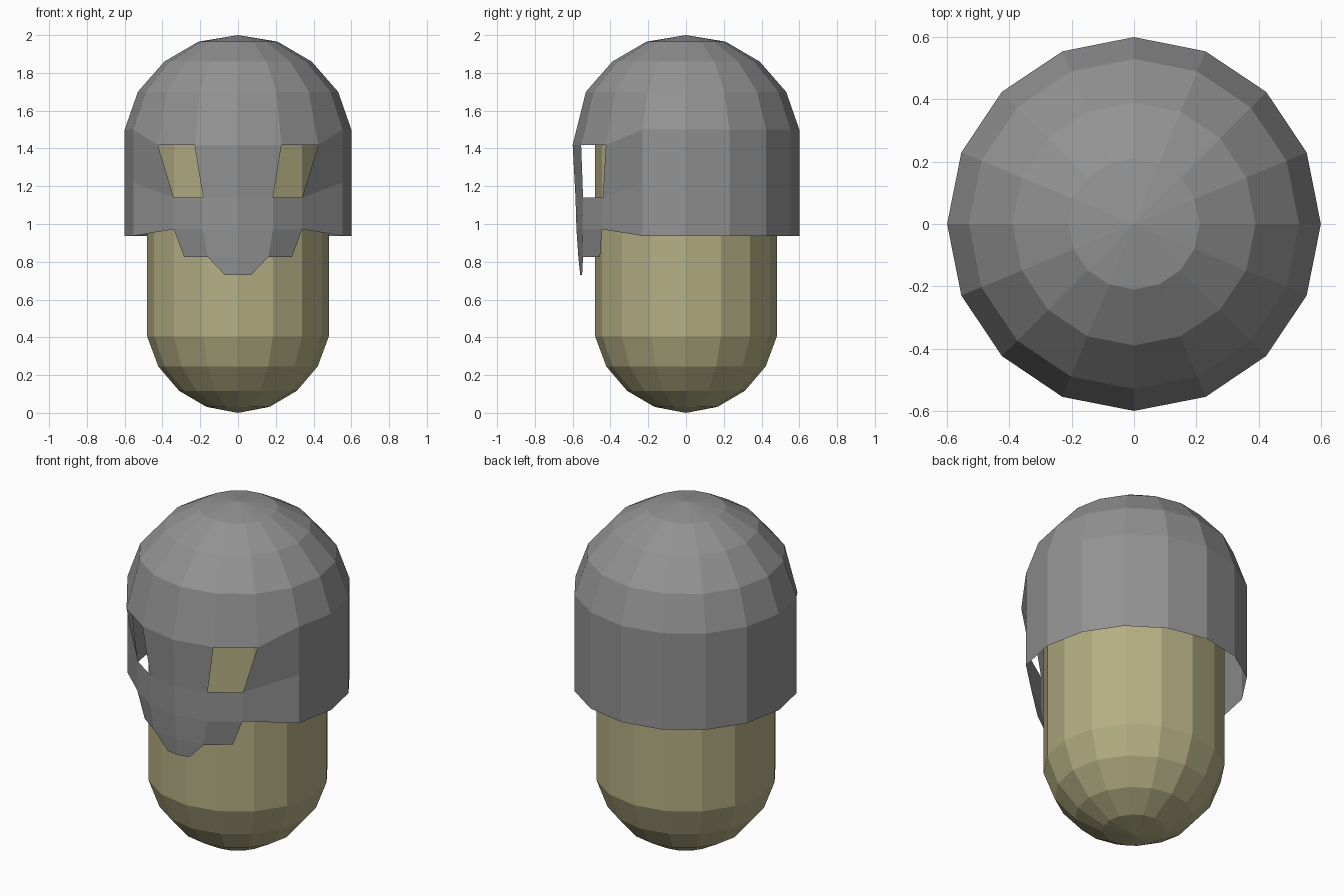
import bpy, bmesh
from math import sin, cos, pi

if "Cube" in bpy.data.objects:
    bpy.data.objects.remove(bpy.data.objects["Cube"])

SIDES = 16


def ring_point(k, r, z):
    # k = 0 is the front (-y), counted towards +x
    a = 2 * pi * k / SIDES
    return (r * sin(a), -r * cos(a), z)


def finish(bm, name, color):
    bmesh.ops.recalc_face_normals(bm, faces=bm.faces)
    mesh = bpy.data.meshes.new(name)
    bm.to_mesh(mesh)
    bm.free()
    obj = bpy.data.objects.new(name, mesh)
    bpy.context.collection.objects.link(obj)
    mat = bpy.data.materials.new(name + "_color")
    mat.diffuse_color = (*color, 1)
    mat.use_nodes = True
    mat.node_tree.nodes["Principled BSDF"].inputs["Base Color"].default_value = mat.diffuse_color
    mesh.materials.append(mat)
    return obj


def fan(bm, ring, z):
    tip = bm.verts.new((0, 0, z))
    for k in range(SIDES):
        bm.faces.new((ring[k], ring[(k + 1) % SIDES], tip))


# Body: a low-poly capsule
bm = bmesh.new()
end = [(0.167, 0.032), (0.312, 0.117), (0.422, 0.246), (0.481, 0.405)]
top = 1.89
profile = end + [(r, top - z) for r, z in reversed(end)]
rings = [[bm.verts.new(ring_point(k, r, z)) for k in range(SIDES)] for r, z in profile]
for a, b in zip(rings, rings[1:]):
    for k in range(SIDES):
        n = (k + 1) % SIDES
        bm.faces.new((a[k], a[n], b[n], b[k]))
fan(bm, rings[0], 0.0)
fan(bm, rings[-1], top)
finish(bm, "body", (0.46, 0.43, 0.23))

# Helmet: domed open shell, reshaped at the front into a face guard
bm = bmesh.new()
profile = [(0.21, 1.965), (0.39, 1.86), (0.53, 1.70), (0.60, 1.50), (0.60, 1.22), (0.60, 0.937)]
# Front columns (0, 1, 2 steps from the middle) per ring, mirrored in x
front = {
    3: [(0, -0.60, 1.418), (0.23, -0.555, 1.418), (0.424, -0.424, 1.418)],
    4: [(0, -0.585, 1.14), (0.185, -0.545, 1.14), (0.34, -0.44, 1.14)],
    5: [(0, -0.58, 0.97), (0.185, -0.548, 0.97), (0.34, -0.445, 0.972)],
}
rings = []
for i, (r, z) in enumerate(profile):
    ring = []
    for k in range(SIDES):
        d = k if k <= SIDES // 2 else k - SIDES
        co = ring_point(k, r, z)
        if i in front and abs(d) <= 2:
            x, y, fz = front[i][abs(d)]
            co = (x if d >= 0 else -x, y, fz)
        ring.append(bm.verts.new(co))
    rings.append(ring)
eye_holes = {(3, 1), (3, SIDES - 2)}
for i in range(len(rings) - 1):
    a, b = rings[i], rings[i + 1]
    for k in range(SIDES):
        n = (k + 1) % SIDES
        if (i, k) not in eye_holes:
            bm.faces.new((a[k], a[n], b[n], b[k]))
fan(bm, rings[0], 2.0)

# Stepped chin guard hanging from the front rim
chin_row = [(-0.285, -0.455, 0.825), (-0.16, -0.545, 0.825), (0, -0.57, 0.825),
            (0.16, -0.545, 0.825), (0.285, -0.455, 0.825)]
tip_row = [(-0.07, -0.55, 0.73), (0, -0.56, 0.73), (0.07, -0.55, 0.73)]
rim = [rings[-1][d] for d in (-2, -1, 0, 1, 2)]
chin = [bm.verts.new(c) for c in chin_row]
tip = [bm.verts.new(c) for c in tip_row]
for a, b in ((rim, chin), (chin[1:4], tip)):
    for j in range(len(a) - 1):
        bm.faces.new((a[j], a[j + 1], b[j + 1], b[j]))
finish(bm, "helmet", (0.29, 0.29, 0.29))
